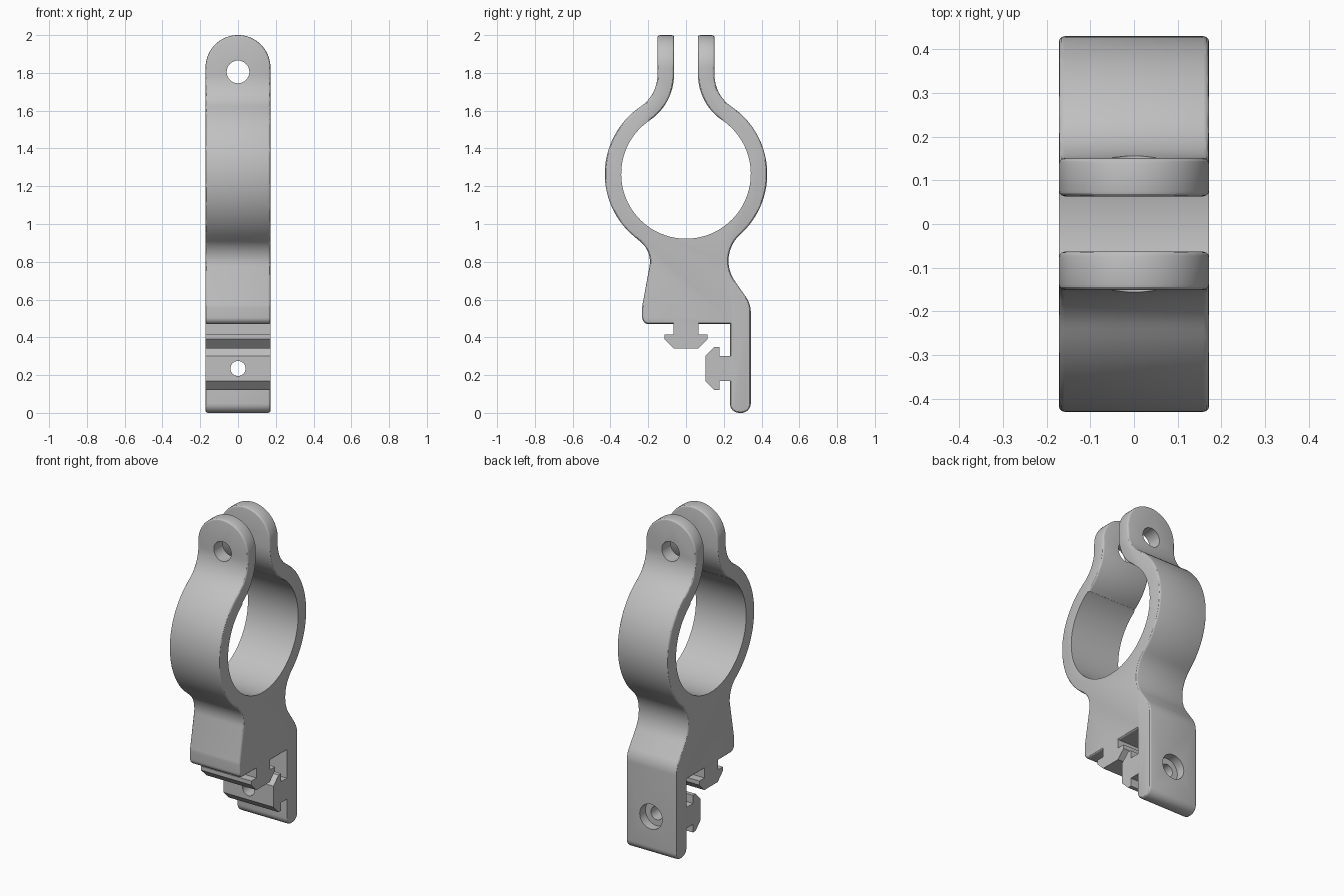
import bpy, bmesh
from math import atan2, cos, sin, pi, radians, hypot
from mathutils import Matrix

default = bpy.data.objects.get("Cube")
if default:
    bpy.data.objects.remove(default, do_unlink=True)

HALF_WIDTH = 0.172
RING_Z, INNER, OUTER = 1.265, 0.343, 0.43
TAB_IN, TAB_OUT = 0.062, 0.151


def arc(cy, cz, r, start, end, n=12):
    """Points along an arc, angles in radians."""
    angles = [start + (end - start) * i / n for i in range(n + 1)]
    return [(cy + r * cos(a), cz + r * sin(a)) for a in angles]


def mirror(points):
    return [(-y, z) for y, z in reversed(points)]


def finish(name, bm):
    bmesh.ops.recalc_face_normals(bm, faces=bm.faces)
    mesh = bpy.data.meshes.new(name)
    bm.to_mesh(mesh)
    bm.free()
    obj = bpy.data.objects.new(name, mesh)
    bpy.context.collection.objects.link(obj)
    return obj


def prism(name, points, axis, half):
    """Closed prism along x (points are y, z) or along y (points are x, z)."""
    bm = bmesh.new()
    loops = []
    for s in (-half, half):
        loops.append([bm.verts.new((s, a, b) if axis == "x" else (a, s, b)) for a, b in points])
    near, far = loops
    bm.faces.new(near)
    bm.faces.new(far[::-1])
    for i in range(len(points)):
        bm.faces.new((near[i - 1], far[i - 1], far[i], near[i]))
    return finish(name, bm)


def bore(name, r, y0, y1, z):
    """Cylinder along y."""
    bm = bmesh.new()
    place = Matrix.Translation((0, (y0 + y1) / 2, z)) @ Matrix.Rotation(pi / 2, 4, "X")
    bmesh.ops.create_cone(bm, cap_ends=True, segments=40, radius1=r, radius2=r,
                          depth=y1 - y0, matrix=place)
    return finish(name, bm)


def combine(obj, other, operation):
    """Apply a boolean and discard the second object."""
    mod = obj.modifiers.new("combine", "BOOLEAN")
    mod.operation, mod.object, mod.solver = operation, other, "EXACT"
    bpy.ops.object.select_all(action="DESELECT")
    bpy.context.view_layer.objects.active = obj
    obj.select_set(True)
    bpy.context.view_layer.update()
    bpy.ops.object.modifier_apply(modifier=mod.name)
    bpy.data.objects.remove(other, do_unlink=True)


# Blends between the ring and the two tabs share one centre per side
blend_y, blend_z = 0.354, 1.79
reach = hypot(blend_y, blend_z - RING_Z)
top_angle = atan2(blend_z - RING_Z, blend_y)

# Back tab: outside edge going up, then inside edge going down to the ring
back_tab = arc(blend_y, blend_z, reach - OUTER, pi + top_angle, pi)
back_tab += [(TAB_OUT, 2.1), (TAB_IN, 2.1)]
back_tab += arc(blend_y, blend_z, reach - INNER, pi, pi + top_angle)

# Blends under the ring
front_y, front_z, front_r = -0.33, 0.80, 0.139
back_y, back_z, back_r = 0.4136, 0.805, 0.1886
front_angle = atan2(front_z - RING_Z, front_y)
back_angle = atan2(back_z - RING_Z, back_y)

# Body outline; the ring starts undersized and is bored out later
outline = list(back_tab)
outline += arc(0, RING_Z, INNER - 0.025, top_angle - 0.1, 0.1 - pi - top_angle, 60)
outline += mirror(back_tab)
outline += arc(0, RING_Z, OUTER, pi - top_angle, 2 * pi + front_angle, 32)[1:-1]
outline += arc(front_y, front_z, front_r, pi + front_angle, radians(-10))
outline += arc(-0.132, 0.555, 0.1, radians(170), pi, 4)
outline += arc(-0.197, 0.505, 0.035, pi, 1.5 * pi, 8)
outline += [(0.232, 0.47)]
outline += arc(0.282, 0.05, 0.05, pi, 1.5 * pi, 8)
outline += arc(0.293, 0.05, 0.05, 1.5 * pi, 2 * pi, 8)
outline += arc(0.203, 0.533, 0.14, 0, radians(35), 8)
outline += arc(back_y, back_z, back_r, pi + radians(35), pi + back_angle)
outline += arc(0, RING_Z, OUTER, back_angle, top_angle, 32)[1:-1]
clamp = prism("clamp_bracket", outline, "x", 0.25)

# Trim to width and round the tab tops
trim = [(-HALF_WIDTH, -0.1), (HALF_WIDTH, -0.1)]
trim += arc(0, 2 - HALF_WIDTH, HALF_WIDTH, 0, pi, 32)
combine(clamp, prism("width_trim", trim, "y", 0.6), "INTERSECT")


def is_rim(edge):
    """Sharp edges around the sides and tab tops, not those across the width."""
    if len(edge.link_faces) != 2 or edge.calc_face_angle(0) < radians(50):
        return False
    a, b = (v.co for v in edge.verts)
    return abs(a.x - b.x) < 0.1


# Soften the rim
bm = bmesh.new()
bm.from_mesh(clamp.data)
bmesh.ops.remove_doubles(bm, verts=bm.verts, dist=0.0002)
bmesh.ops.bevel(bm, geom=[e for e in bm.edges if is_rim(e)], offset=0.013,
                offset_type="OFFSET", segments=3, profile=0.5, affect="EDGES")
bm.to_mesh(clamp.data)
bm.free()

# Crisp ring bore
ring = arc(0, RING_Z, INNER, top_angle, top_angle + 2 * pi, 72)[:-1]
combine(clamp, prism("ring_bore", ring, "x", 0.5), "DIFFERENCE")

# T-shaped rails, as offsets across and away from their base
half_rail = [(-0.065, -0.03), (-0.065, 0.055), (-0.115, 0.055), (-0.115, 0.08), (-0.065, 0.13)]
rail = half_rail + mirror(half_rail)
for name, points in (("lower_rail", [(a, 0.47 - d) for a, d in rail]),
                     ("front_rail", [(0.232 - d, 0.235 - a) for a, d in rail])):
    combine(clamp, prism(name, points, "x", HALF_WIDTH), "UNION")

# Bolt hole through both tabs, screw hole and counterbore in the lower plate
for hole in (bore("tab_hole", 0.06, -0.4, 0.4, 1.805),
             bore("screw_hole", 0.04, -0.1, 0.5, 0.235),
             bore("screw_counterbore", 0.077, 0.287, 0.5, 0.235)):
    combine(clamp, hole, "DIFFERENCE")

# Single grey material
grey = bpy.data.materials.new("plain_grey")
grey.use_nodes = True
colour = (0.53, 0.53, 0.53, 1)
grey.diffuse_color = colour
grey.node_tree.nodes["Principled BSDF"].inputs["Base Color"].default_value = colour
clamp.data.materials.clear()
clamp.data.materials.append(grey)
bpy.ops.object.shade_smooth_by_angle(angle=radians(30))
